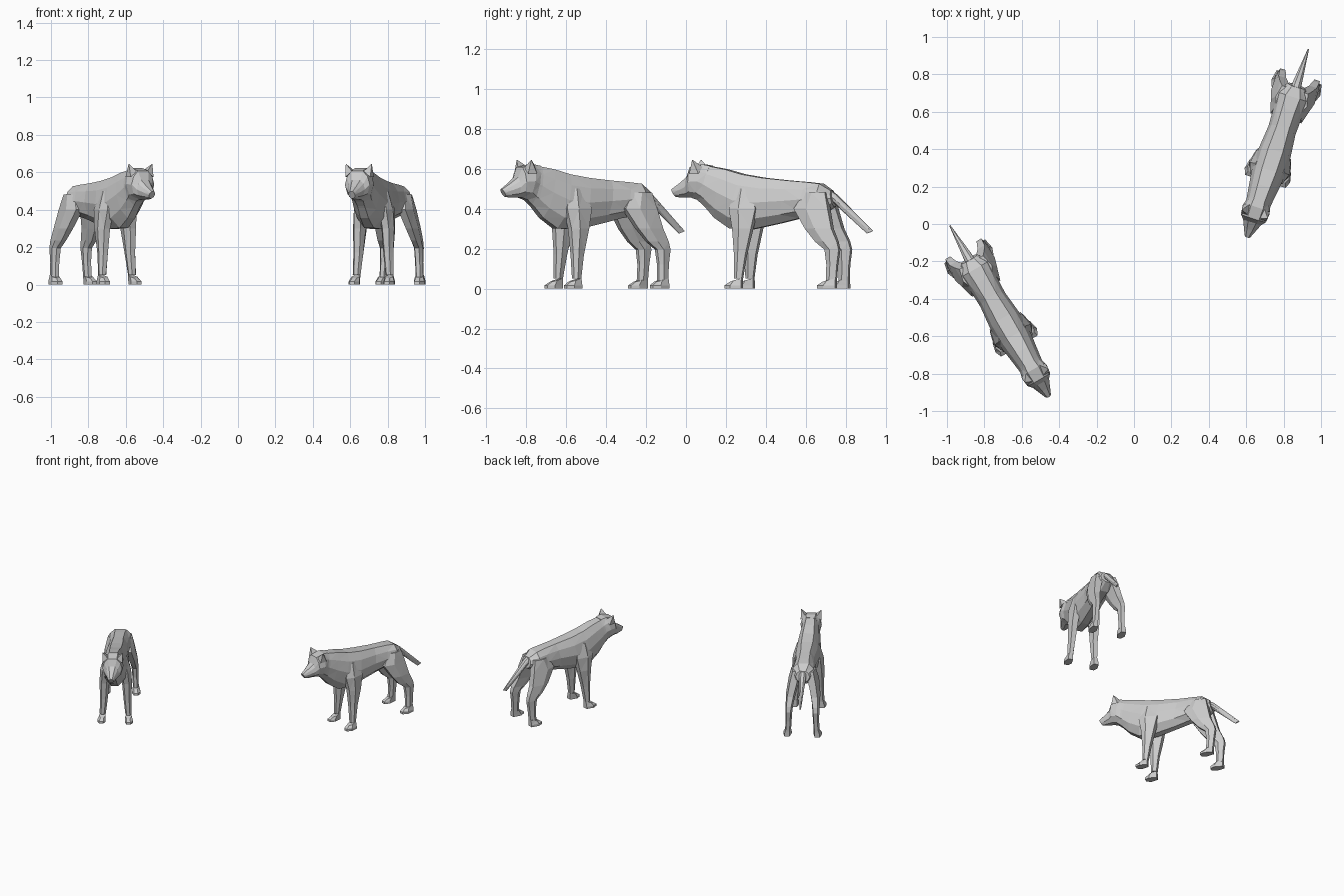
import bpy, bmesh
from math import radians, cos, sin
from mathutils import Matrix, Vector


def loft(name, rings, placement):
    """Skin a list of equal-length point rings, cap both ends, flat shaded."""
    bm = bmesh.new()
    loops = [[bm.verts.new(p) for p in r] for r in rings]
    n = len(loops[0])
    for a, b in zip(loops, loops[1:]):
        for i in range(n):
            j = (i + 1) % n
            bm.faces.new((a[i], a[j], b[j], b[i]))
    bm.faces.new(loops[0])
    bm.faces.new(loops[-1])
    bmesh.ops.triangulate(bm, faces=[f for f in bm.faces if len(f.verts) == 4])
    bmesh.ops.recalc_face_normals(bm, faces=bm.faces)
    me = bpy.data.meshes.new(name)
    bm.to_mesh(me)
    bm.free()
    ob = bpy.data.objects.new(name, me)
    ob.matrix_world = placement
    bpy.context.collection.objects.link(ob)
    return ob


# Cross-section shape: (share of half width, share of the way from top to bottom)
HALF = [(0.45, 0.0), (0.82, 0.2), (1.0, 0.48), (0.82, 0.8), (0.3, 1.0)]


def body_ring(yt, zt, yb, zb, w):
    right = [(w * u, yt + (yb - yt) * t, zt + (zb - zt) * t) for u, t in HALF]
    return right + [(-x, y, z) for x, y, z in reversed(right)]


def leg_ring(z, y0, y1, lat, hw, side, lift=0.0):
    pts = [(-0.5, 0), (0.5, 0), (1, 0.4), (0.6, 1), (-0.6, 1), (-1, 0.4)]
    return [(side * (lat + hw * u), y0 + (y1 - y0) * t, z + lift * t) for u, t in pts]


# Distance is measured backwards from the nose: y top, z top, y bottom, z bottom, half width
HEAD = [(0.0, 0.497, 0.022, 0.460, 0.018), (0.045, 0.527, 0.05, 0.456, 0.034),
        (0.085, 0.558, 0.085, 0.455, 0.050), (0.105, 0.608, 0.11, 0.455, 0.070),
        (0.17, 0.622, 0.14, 0.445, 0.076), (0.21, 0.615, 0.17, 0.42, 0.066)]
BODY = [(0.17, 0.618, 0.14, 0.45, 0.066), (0.22, 0.610, 0.18, 0.41, 0.068),
        (0.29, 0.597, 0.23, 0.355, 0.076), (0.38, 0.572, 0.31, 0.302, 0.088),
        (0.49, 0.554, 0.43, 0.297, 0.090), (0.62, 0.541, 0.58, 0.328, 0.076),
        (0.72, 0.533, 0.68, 0.352, 0.080), (0.79, 0.525, 0.79, 0.37, 0.088),
        (0.845, 0.49, 0.86, 0.41, 0.050)]
TAIL = [(0.79, 0.522, 0.82, 0.455, 0.028), (0.87, 0.470, 0.865, 0.42, 0.025),
        (1.06, 0.288, 1.028, 0.276, 0.005)]
# z, front y, back y, sideways centre, half width
FRONT_LEG = [(0.50, 0.36, 0.44, 0.050, 0.030), (0.40, 0.33, 0.47, 0.070, 0.040),
             (0.30, 0.35, 0.45, 0.080, 0.036), (0.17, 0.36, 0.42, 0.084, 0.028),
             (0.05, 0.362, 0.402, 0.092, 0.022)]
HIND_LEG = [(0.48, 0.72, 0.83, 0.050, 0.038), (0.40, 0.67, 0.85, 0.066, 0.042),
            (0.30, 0.735, 0.875, 0.086, 0.036), (0.235, 0.79, 0.905, 0.094, 0.028),
            (0.195, 0.84, 0.915, 0.096, 0.025), (0.12, 0.85, 0.905, 0.098, 0.022),
            (0.04, 0.848, 0.90, 0.102, 0.021)]


def animal(label, nose, angle):
    place = Matrix.Translation((nose[0], nose[1], 0)) @ Matrix.Rotation(radians(angle), 4, 'Z')
    for part, rows in (("head", HEAD), ("body", BODY), ("tail", TAIL)):
        loft(f"{label}_{part}", [body_ring(*r) for r in rows], place)
    for side, sname in ((1, "right"), (-1, "left")):
        # legs
        for part, rows in (("front_leg", FRONT_LEG), ("hind_leg", HIND_LEG)):
            loft(f"{label}_{sname}_{part}", [leg_ring(*r, side) for r in rows], place)
        # paws
        for part, y0, y1, lat in (("front_paw", 0.315, 0.402, 0.098),
                                  ("hind_paw", 0.805, 0.90, 0.108)):
            loft(f"{label}_{sname}_{part}",
                 [leg_ring(0.0, y0, y1, lat, 0.030, side),
                  leg_ring(0.016, y0, y1, lat, 0.030, side),
                  leg_ring(0.034, y0 + 0.025, y1, lat - 0.005, 0.023, side, 0.018)], place)
        # ears
        base = [(0.032, 0.115, 0.605), (0.07, 0.115, 0.575), (0.074, 0.165, 0.575),
                (0.04, 0.175, 0.61)]
        tip = Vector((0.073, 0.132, 0.646))
        top = [tip + (Vector(p) - tip) * 0.04 for p in base]
        loft(f"{label}_{sname}_ear",
             [[(side * p[0], p[1], p[2]) for p in ring] for ring in (base, top)], place)


animal("near_wolf", (-0.455, -0.925), 30)
animal("far_wolf", (0.605, -0.072), -18)
